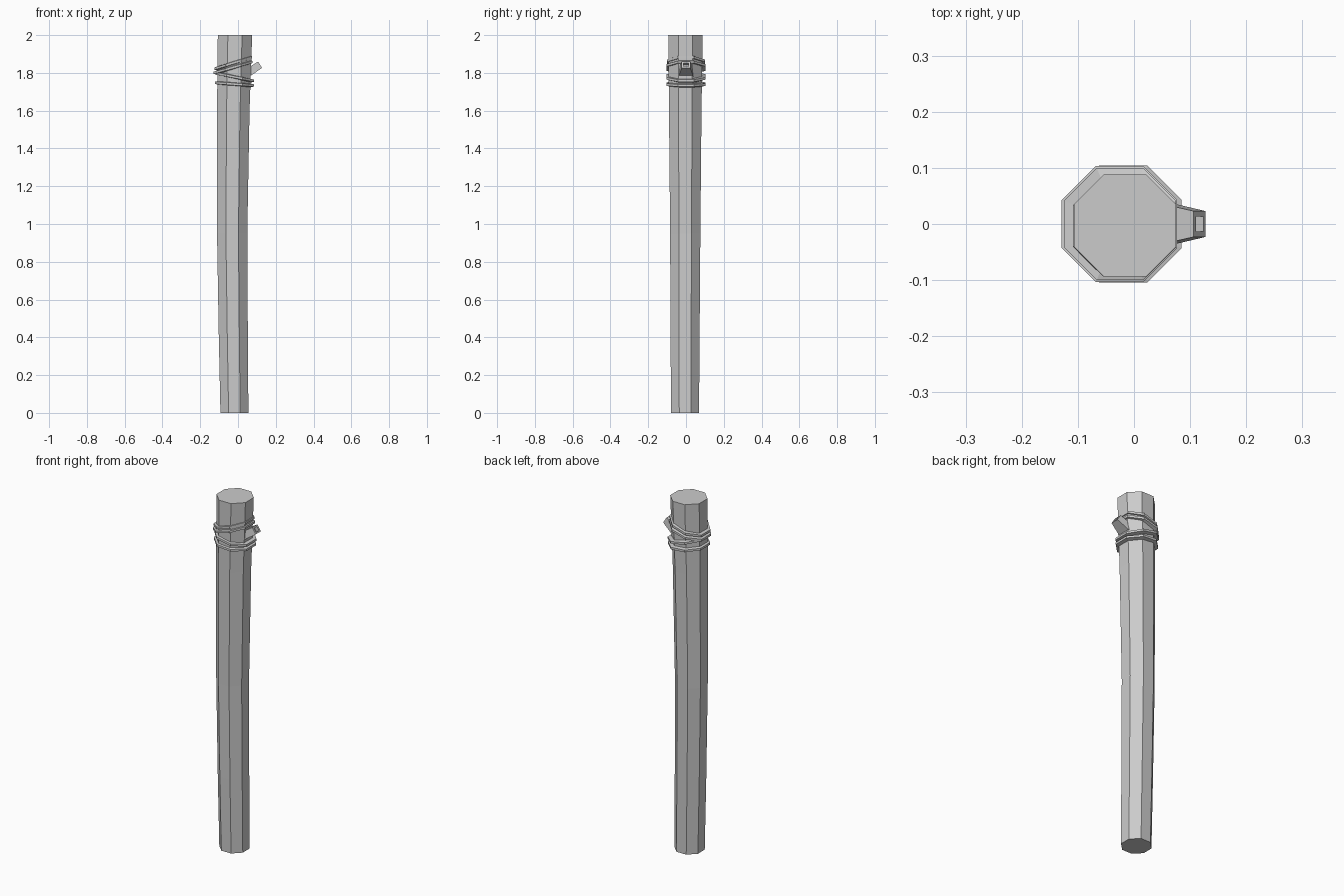
import bpy, bmesh, math
from mathutils import Vector

cube = bpy.data.objects.get("Cube")
if cube:
    bpy.data.objects.remove(cube, do_unlink=True)

grey = bpy.data.materials.new("plain grey")
grey.use_nodes = True
COLOUR = (0.6, 0.6, 0.6, 1)
grey.diffuse_color = COLOUR
grey.node_tree.nodes["Principled BSDF"].inputs["Base Color"].default_value = COLOUR

SIDES = 8


def finish(bm, name):
    bmesh.ops.recalc_face_normals(bm, faces=bm.faces)
    mesh = bpy.data.meshes.new(name)
    bm.to_mesh(mesh)
    bm.free()
    mesh.materials.append(grey)
    obj = bpy.data.objects.new(name, mesh)
    bpy.context.collection.objects.link(obj)
    return obj


def octagon(bm, cx, cy, apothem, height):
    """Eight corners with flats facing the axes; height is a function of angle."""
    r = apothem / math.cos(math.pi / SIDES)
    angles = [(i + 0.5) * math.tau / SIDES for i in range(SIDES)]
    return [bm.verts.new((cx + r * math.cos(a), cy + r * math.sin(a), height(a)))
            for a in angles]


def bridge(bm, a, b):
    n = len(a)
    for i in range(n):
        j = (i + 1) % n
        bm.faces.new((a[i], a[j], b[j], b[i]))


# Slightly bent wooden post: height, centre x, centre y, apothem
bm = bmesh.new()
levels = [(0, -0.019, -0.005, 0.074), (0.42, -0.025, -0.005, 0.077),
          (0.95, -0.031, -0.004, 0.080), (1.6, -0.025, -0.004, 0.086),
          (2, -0.016, -0.003, 0.091)]
rings = [octagon(bm, x, y, r, lambda a, z=z: z) for z, x, y, r in levels]
for low, high in zip(rings, rings[1:]):
    bridge(bm, low, high)
bm.faces.new(rings[0])
bm.faces.new(rings[-1])
finish(bm, "post")


# Tilted rope turns wrapped around the post
def rope_turn(name, cx, z_left, z_right, apothem=0.102):
    bm = bmesh.new()
    mid, tilt = (z_left + z_right) / 2, (z_right - z_left) / 2
    section = [(-0.022, -0.011), (0, -0.006), (0, 0.006), (-0.022, 0.011)]
    loops = [octagon(bm, cx, 0, apothem + dr,
                     lambda a, dz=dz: mid + tilt * math.cos(a) + dz)
             for dr, dz in section]
    for i, loop in enumerate(loops):
        bridge(bm, loop, loops[(i + 1) % len(loops)])
    finish(bm, name)


rope_turn("rope_upper_turn", -0.025, 1.82, 1.885, 0.1)
rope_turn("rope_second_turn", -0.026, 1.798, 1.86, 0.103)
rope_turn("rope_third_turn", -0.019, 1.80, 1.757, 0.104)
rope_turn("rope_lowest_turn", -0.019, 1.748, 1.733, 0.103)

# Tapered peg slanting up and out, with a square recess in its tip
bm = bmesh.new()
axis = Vector((0.84, 0, 0.54))
up = Vector((-0.54, 0, 0.84))
side = Vector((0, 1, 0))
base, tip = Vector((0.035, 0, 1.79)), Vector((0.117, 0, 1.843))


def peg_loop(centre, half_width, half_height):
    return [bm.verts.new(centre + side * half_width * s + up * half_height * t)
            for s, t in ((-1, -1), (1, -1), (1, 1), (-1, 1))]


loops = [peg_loop(base, 0.042, 0.022), peg_loop(tip, 0.023, 0.02),
         peg_loop(tip, 0.013, 0.012), peg_loop(tip - axis * 0.02, 0.013, 0.012)]
for a, b in zip(loops, loops[1:]):
    bridge(bm, a, b)
bm.faces.new(loops[0])
bm.faces.new(loops[-1])
finish(bm, "peg")
